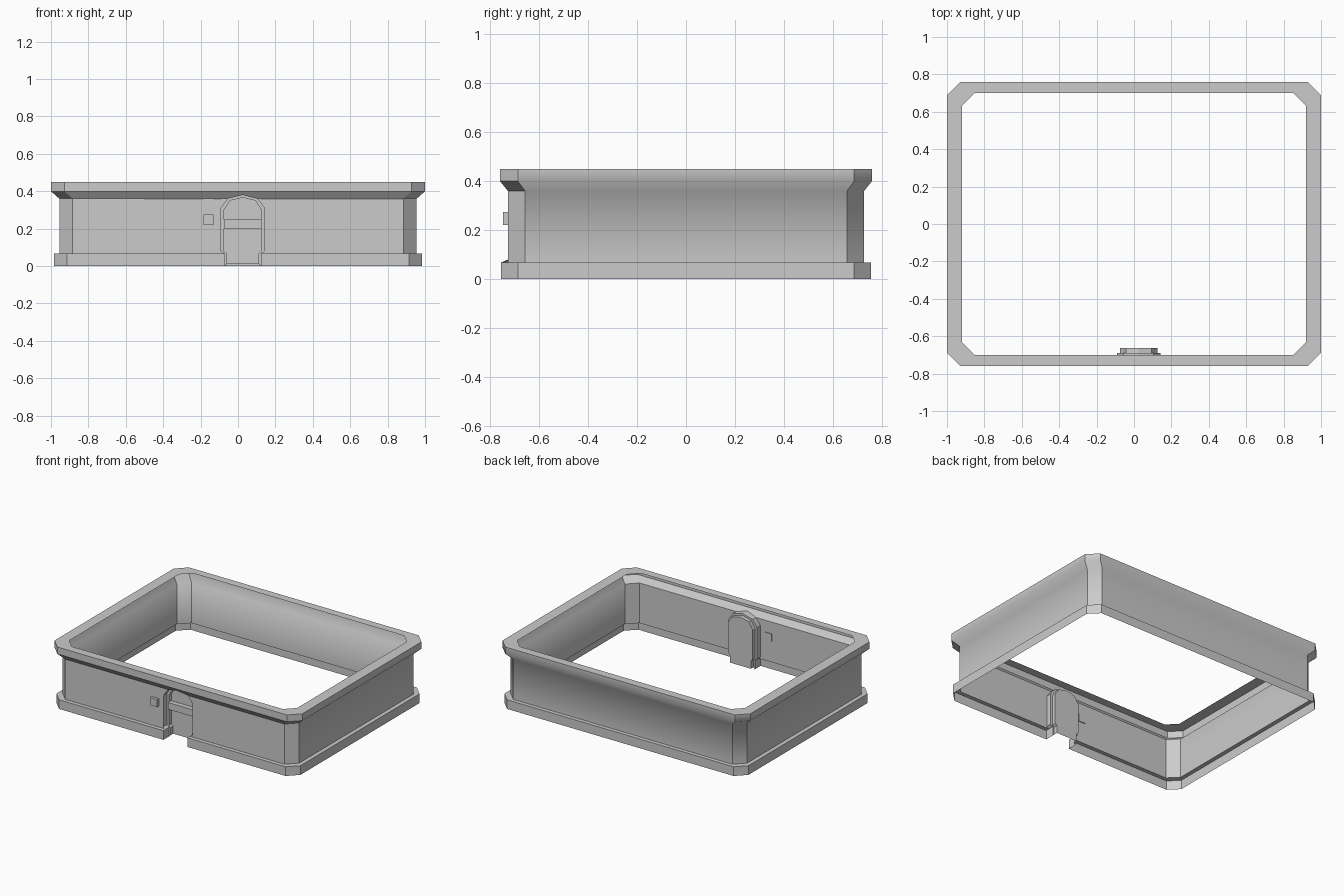
import bpy, bmesh
from mathutils import Vector

if "Cube" in bpy.data.objects:
    bpy.data.objects.remove(bpy.data.objects["Cube"])

CX = 0.025  # doorway centre line


def finish(bm, name):
    me = bpy.data.meshes.new(name)
    bm.to_mesh(me)
    bm.free()
    ob = bpy.data.objects.new(name, me)
    bpy.context.collection.objects.link(ob)
    return ob


def chamfered_loop(bm, a, b, c, z):
    pts = [(a, -b + c), (a, b - c), (a - c, b), (-a + c, b),
           (-a, b - c), (-a, -b + c), (-a + c, -b), (a - c, -b)]
    return [bm.verts.new((x, y, z)) for x, y in pts]


def bridge(bm, p, q, closed):
    n = len(p)
    for i in range(n if closed else n - 1):
        j = (i + 1) % n
        bm.faces.new((p[i], p[j], q[j], q[i]))


def box(name, lo, hi):
    bm = bmesh.new()
    bmesh.ops.create_cube(bm, size=1)
    for v in bm.verts:
        v.co = Vector([(l + h) / 2 + c * (h - l) for c, l, h in zip(v.co, lo, hi)])
    return finish(bm, name)


def mirrored(half):
    """Half outline (ending at the peak) to a full outline, right to left."""
    return [(CX + x, z) for x, z in half] + [(CX - x, z) for x, z in half[-2::-1]]


# wall ring: plinth, wall, flared rim (half x, half y, chamfer, z)
profile = [(.985, .757, .07, 0), (.985, .757, .07, .067), (.955, .728, .07, .067),
           (.955, .728, .07, .36), (1, .76, .073, .40), (1, .76, .073, .45),
           (.92, .70, .068, .45)]
bm = bmesh.new()
loops = [chamfered_loop(bm, *p) for p in profile]
for p, q in zip(loops, loops[1:]):
    bridge(bm, p, q, True)

# doorway and small box openings cut into the front side
half_arch = [(.097, 0), (.097, .067), (.116, .08), (.116, .31), (.08, .36), (0, .38)]
arch = mirrored(half_arch)
PEG = (-.185, -.13, .22, .275)


def cut(co, no):
    faces = [f for f in bm.faces if f.calc_center_median().y < -.69
             and abs(f.normal.x) < .05 and f.calc_center_median().z < .42]
    geom = faces + list({e for f in faces for e in f.edges}) + \
        list({v for f in faces for v in f.verts})
    bmesh.ops.bisect_plane(bm, geom=geom, plane_co=co, plane_no=no, dist=1e-5)
    bm.normal_update()


bm.normal_update()
for (x0, z0), (x1, z1) in zip(arch, arch[1:]):
    cut((x0, 0, z0), Vector((z1 - z0, 0, x0 - x1)).normalized())
for i, v in enumerate(PEG):
    cut((v, 0, 0) if i < 2 else (0, 0, v), (1, 0, 0) if i < 2 else (0, 0, 1))


def half_width(z):
    for (x0, z0), (x1, z1) in zip(half_arch, half_arch[1:]):
        if z0 <= z <= z1 and z1 > z0:
            return x0 + (x1 - x0) * (z - z0) / (z1 - z0)
    return -1


doomed = []
for f in bm.faces:
    c = f.calc_center_median()
    if c.y < -.69 and (abs(c.x - CX) < half_width(c.z) or
                       (PEG[0] < c.x < PEG[1] and PEG[2] < c.z < PEG[3])):
        doomed.append(f)
bmesh.ops.delete(bm, geom=doomed, context='FACES')

# soft flare on the sides and back, crisp edges elsewhere
for f in bm.faces:
    f.smooth = True
for e in bm.edges:
    a, b = e.verts
    soft = abs(a.co.z - b.co.z) < 1e-4 and .35 < a.co.z < .41 \
        and (a.co.y + b.co.y) / 2 > -.69
    e.smooth = soft
finish(bm, "wall_ring")

# stepped arched niche behind the doorway
inner = mirrored([(.085, .012), (.085, .067), (.10, .08), (.10, .30), (.068, .35), (0, .366)])


def front_y(z):
    if z < .07:
        return -.757
    return -.728 - max(0, z - .36) * .8


bm = bmesh.new()
rows = [[bm.verts.new((x, front_y(z), z)) for x, z in arch]]
for outline, y in ((arch, -.69), (inner, -.69), (inner, -.662)):
    rows.append([bm.verts.new((x, y, z)) for x, z in outline])
for p, q in zip(rows, rows[1:]):
    bridge(bm, p, q, False)
bm.faces.new(rows[-1])
finish(bm, "door_niche")

# lintel across the door and small box beside it
box("door_lintel", (CX - .10, -.70, .20), (CX + .10, -.665, .25))
box("wall_box", (PEG[0], -.747, PEG[2]), (PEG[1], -.722, PEG[3]))
